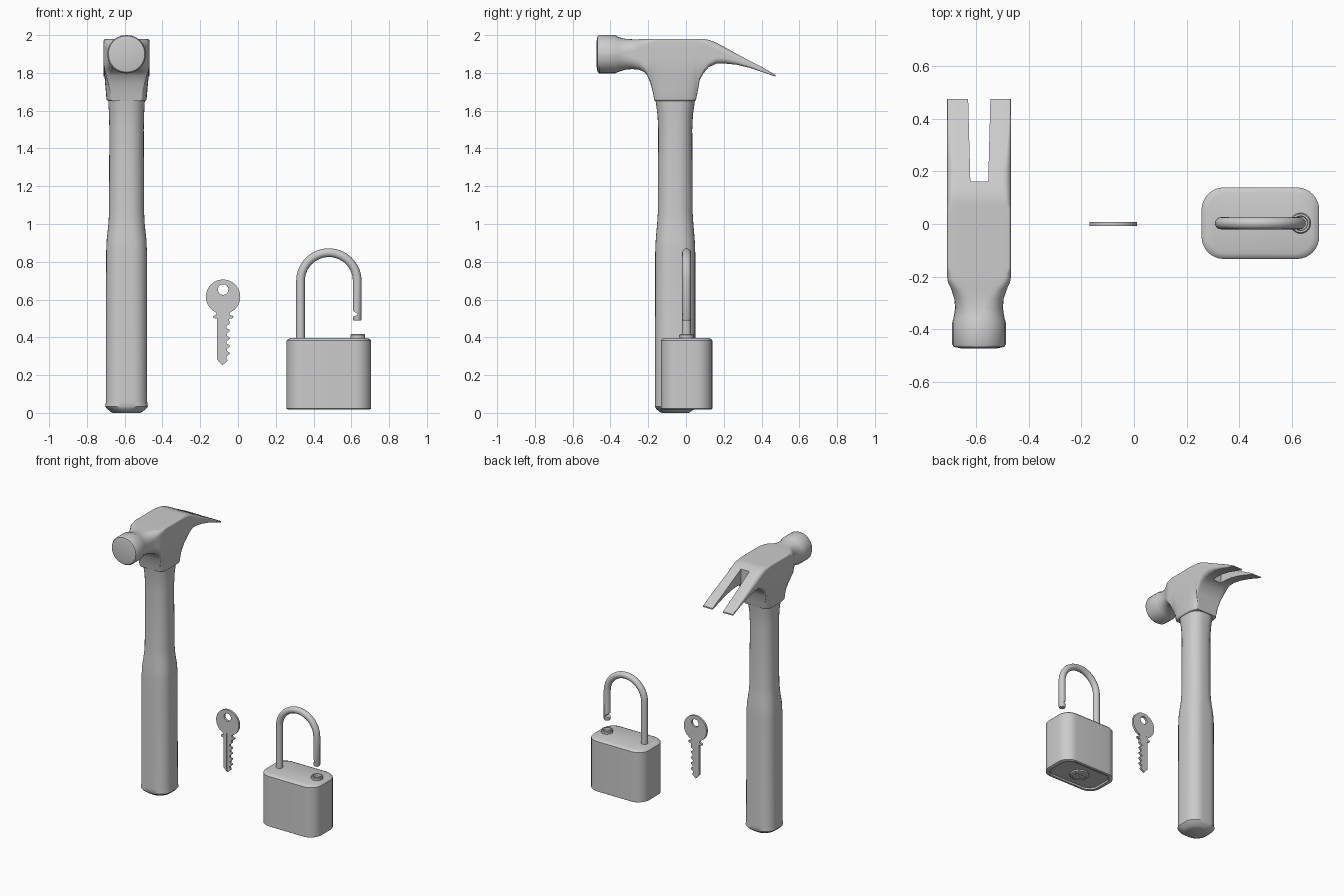
import bpy, bmesh, math
from mathutils import Vector

if "Cube" in bpy.data.objects:
    bpy.data.objects.remove(bpy.data.objects["Cube"])


def rrect(hx, hy, r, n=6, m=0):
    """Rounded rectangle outline, n segments per corner, m extra points per side."""
    r = min(r, hx * 0.98, hy * 0.98)
    pts = []
    for k, (sx, sy) in enumerate([(1, 1), (-1, 1), (-1, -1), (1, -1)]):
        for i in range(n + 1):
            a = math.pi / 2 * (k + i / n)
            pts.append(Vector((sx * (hx - r) + r * math.cos(a), sy * (hy - r) + r * math.sin(a))))
    out = []
    for i, p in enumerate(pts):
        out.append(p)
        if i % (n + 1) == n:
            q = pts[(i + 1) % len(pts)]
            out += [p.lerp(q, j / (m + 1)) for j in range(1, m + 1)]
    return out


def circle(r, n=32):
    return [Vector((r * math.cos(2 * math.pi * i / n), r * math.sin(2 * math.pi * i / n))) for i in range(n)]


def loft(name, rings):
    """Skin a list of equal-length rings and cap both ends."""
    bm = bmesh.new()
    vr = [[bm.verts.new(p) for p in ring] for ring in rings]
    n = len(rings[0])
    for a, b in zip(vr, vr[1:]):
        for i in range(n):
            j = (i + 1) % n
            bm.faces.new((a[i], a[j], b[j], b[i]))
    bm.faces.new(vr[0])
    bm.faces.new(vr[-1])
    bmesh.ops.recalc_face_normals(bm, faces=bm.faces)
    me = bpy.data.meshes.new(name)
    bm.to_mesh(me)
    bm.free()
    ob = bpy.data.objects.new(name, me)
    bpy.context.collection.objects.link(ob)
    return ob


def stack(name, cx, cy, layers):
    """Loft 2D outlines upward: layers of (z, outline)."""
    return loft(name, [[(cx + p.x, cy + p.y, z) for p in o] for z, o in layers])


def box(x0, x1, y0, y1, z0, z1):
    return loft("cutter", [[(x0, y0, z), (x1, y0, z), (x1, y1, z), (x0, y1, z)] for z in (z0, z1)])


def plate(name, pts, y0, y1):
    """Extrude an x-z outline through y."""
    return loft(name, [[(x, y, z) for x, z in pts] for y in (y0, y1)])


def cut(ob, cutter):
    mod = ob.modifiers.new("cut", "BOOLEAN")
    mod.operation, mod.solver, mod.object = "DIFFERENCE", "EXACT", cutter
    bpy.context.view_layer.objects.active = ob
    bpy.ops.object.modifier_apply(modifier="cut")
    bpy.data.objects.remove(cutter)


# Hammer handle: straight grip, slimmer neck, rounded butt
HX, HY = -0.59, -0.057
handle = [(0.0, .072, .072), (.006, .084, .082), (.02, .102, .1), (.034, .113, .108), (.06, .109, .107),
          (.85, .108, .106), (.92, .105, .103), (1.0, .096, .096), (1.06, .093, .092), (1.5, .091, .09),
          (1.58, .093, .094), (1.66, .097, .105)]
stack("hammer_handle", HX, HY, [(z, rrect(a, b, .078, 7)) for z, a, b in handle])

# Hammer head: one loft from striking face to claw tip (y, bottom, top, half width, corner)
head = [(-.473, 1.83, 1.97, .07, 1), (-.468, 1.804, 1.996, .096, 1), (-.458, 1.797, 2.0, .102, 1),
        (-.375, 1.797, 2.0, .102, 1), (-.358, 1.805, 1.99, .097, 1), (-.32, 1.817, 1.98, .091, .07),
        (-.285, 1.82, 1.978, .094, .06), (-.25, 1.817, 1.978, .105, .045), (-.222, 1.805, 1.98, .118, .03),
        (-.205, 1.785, 1.98, .121, .025), (-.188, 1.745, 1.98, .121, .022), (-.175, 1.695, 1.98, .121, .012),
        (-.167, 1.652, 1.98, .121, .01), (-.15, 1.652, 1.98, .121, .01), (-.12, 1.652, 1.98, .121, .01),
        (-.057, 1.652, 1.98, .121, .01), (.005, 1.652, 1.98, .121, .01), (.035, 1.652, 1.98, .121, .01),
        (.052, 1.655, 1.98, .121, .01), (.06, 1.69, 1.98, .121, .012), (.072, 1.76, 1.98, .121, .018),
        (.09, 1.795, 1.98, .121, .02), (.12, 1.83, 1.975, .121, .025), (.16, 1.849, 1.96, .121, .03),
        (.21, 1.849, 1.933, .121, .03), (.27, 1.843, 1.9, .121, .02), (.34, 1.826, 1.862, .121, .012),
        (.4, 1.806, 1.832, .121, .008), (.475, 1.78, 1.789, .121, .003)]
rings = []
for y, zb, zt, hw, r in head:
    ring = []
    for p in rrect(hw, (zt - zb) / 2, r, 6, 6):
        z = (zb + zt) / 2 + p.y
        t = min(1, max(0, (1.83 - z) / .18)) if -.23 < y < .1 else 0
        plan = (1 - min(1, abs((y - HY) / .122)) ** 4) ** .25   # socket narrows to the handle shape
        ring.append((HX + p.x * (1 - t + t * .87 * max(.68, plan)), y, z))
    rings.append(ring)
hammer_head = loft("hammer_head", rings)
slot = [Vector(p) for p in ((-.623, .162), (-.555, .162), (-.546, .5), (-.632, .5))]
cut(hammer_head, stack("cutter", 0, 0, [(1.6, slot), (2.1, slot)]))

# Key: round bow, shoulders, notched blade
KX, KZ = -.079, .615
outline = [(KX + .091 * math.cos(math.radians(a)), KZ + .091 * math.sin(math.radians(a)))
           for a in range(-68, 249, 6)]
outline += [(-.112, .52), (-.133, .512), (-.13, .502), (-.11, .498), (-.11, .282), (-.083, .252), (-.052, .278)]
for i in range(5):                              # teeth, from the tip upward
    z = .288 + i * .04
    outline += [(-.062 + .003 * (i % 2), z), (-.062 + .003 * (i % 2), z + .01), (-.043, z + .025), (-.046, z + .032)]
outline += [(-.047, .498), (-.028, .502), (-.023, .512), (-.046, .52)]
key = plate("key", outline, -.008, .008)
cut(key, plate("cutter", [(KX + p.x, .653 + p.y) for p in circle(.028)], -.1, .1))
cut(key, box(-.086, -.07, -.02, -.004, .2, .535))
cut(key, box(-.104, -.093, .004, .02, .2, .535))

# Padlock body: rounded block with chamfered top and recessed base
LX, LY = .481, .003


def inset(d):
    return rrect(.224 - d, .136 - d * .75, .085 - d * .6, 8)


stack("padlock_body", LX, LY, [(.03, inset(.03)), (.018, inset(.027)), (.017, inset(.01)), (.022, inset(0)),
                               (.383, inset(0)), (.391, inset(.008)), (.397, inset(.027))])

# Key plug under the body, with keyway
plug = stack("padlock_key_plug", LX, LY, [(.04, circle(.064)), (.02, circle(.064)), (.017, circle(.058)),
                                          (.017, circle(.05)), (.021, circle(.048))])
cut(plug, box(LX - .032, LX + .032, LY - .006, LY + .006, 0, .032))

# Collar around the open shackle hole
stack("shackle_collar", .634, LY, [(.385, circle(.039)), (.412, circle(.039)), (.417, circle(.035)),
                                   (.417, circle(.028)), (.4, circle(.026))])

# Shackle: round bar swept up the long leg, over the arch and down the short leg
R, AZ, SX = .15, .698, .481
path = [(SX - R, .37, math.pi)]
path += [(SX + R * math.cos(a), AZ + R * math.sin(a), a) for a in
         (math.pi * (1 - i / 28) for i in range(29))]
path += [(SX + R, .496, 0), (SX + R, .488, 0)]
rings = []
for i, (x, z, a) in enumerate(path):
    c = circle(.019 if i == len(path) - 1 else .023, 20)
    rings.append([(x + p.x * math.cos(a), LY + p.y, z + p.x * math.sin(a)) for p in c])
shackle = loft("padlock_shackle", rings)
cut(shackle, plate("cutter", [(.59, .553), (.632, .525), (.632, .519), (.59, .501)], -.1, .1))

# Smooth shading with crisp edges
for ob in list(bpy.context.scene.objects):
    bpy.ops.object.select_all(action="DESELECT")
    ob.select_set(True)
    bpy.context.view_layer.objects.active = ob
    bpy.ops.object.shade_smooth_by_angle(angle=math.radians(32))
